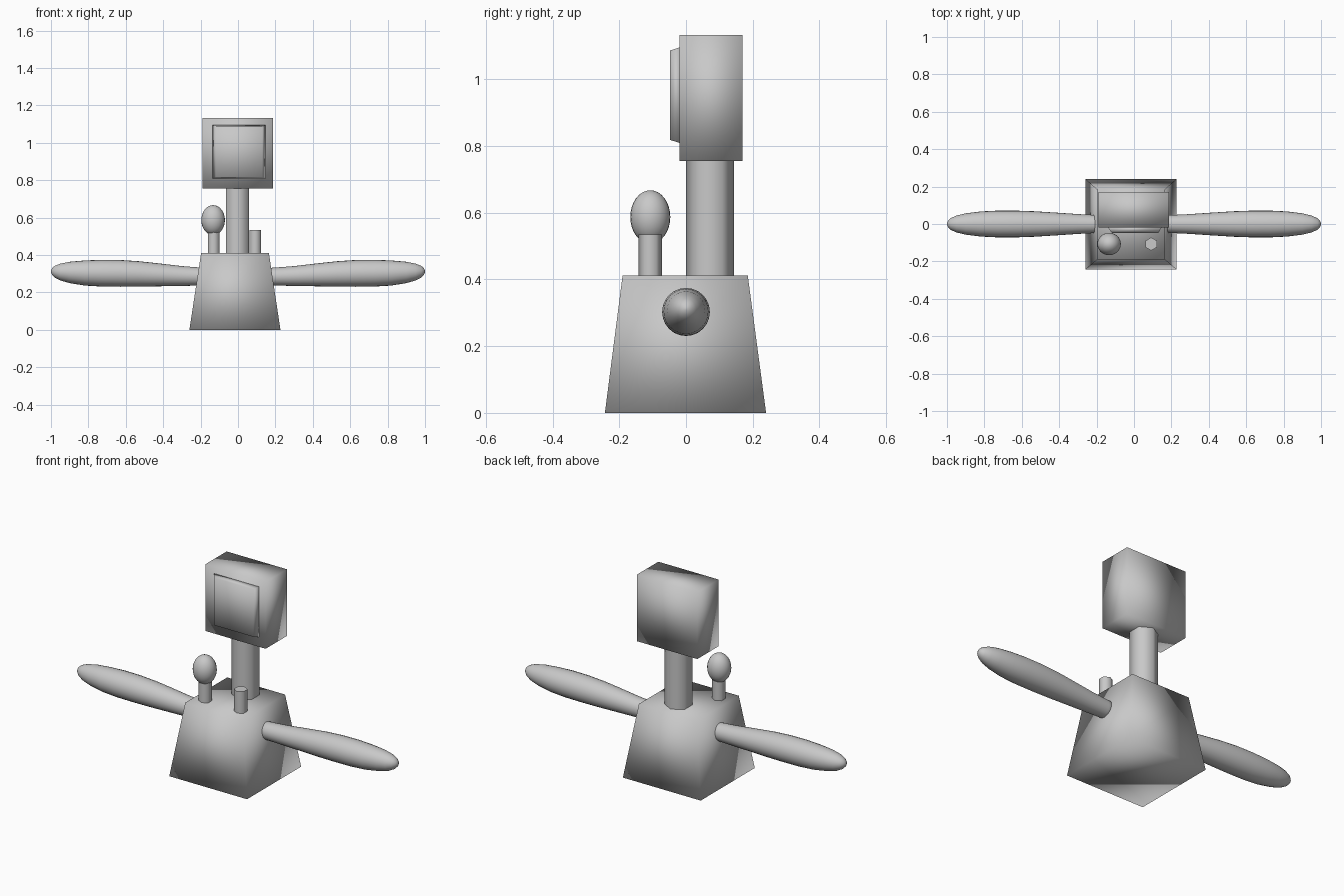
import bpy, bmesh, math
from mathutils import Vector

if "Cube" in bpy.data.objects:
    bpy.data.objects.remove(bpy.data.objects["Cube"])

grey = bpy.data.materials.new("light_grey")
grey.diffuse_color = (0.58, 0.58, 0.58, 1)
grey.use_nodes = True
grey.node_tree.nodes["Principled BSDF"].inputs["Base Color"].default_value = grey.diffuse_color


def finish(bm, name, angle=None):
    bmesh.ops.recalc_face_normals(bm, faces=bm.faces[:])
    me = bpy.data.meshes.new(name)
    bm.to_mesh(me)
    bm.free()
    me.materials.append(grey)
    ob = bpy.data.objects.new(name, me)
    bpy.context.collection.objects.link(ob)
    if angle is None:
        me.shade_smooth()
    else:
        bpy.ops.object.select_all(action='DESELECT')
        ob.select_set(True)
        bpy.context.view_layer.objects.active = ob
        bpy.ops.object.shade_smooth_by_angle(angle=math.radians(angle))
    return ob


def loft(name, rings, angle=None):
    """Skin a list of closed rings and cap both ends."""
    bm = bmesh.new()
    vs = [[bm.verts.new(p) for p in r] for r in rings]
    n = len(vs[0])
    for a, b in zip(vs, vs[1:]):
        for i in range(n):
            j = (i + 1) % n
            bm.faces.new((a[i], a[j], b[j], b[i]))
    bm.faces.new(vs[0])
    bm.faces.new(vs[-1])
    return finish(bm, name, angle)


def rect_z(x0, x1, y0, y1, z):
    return [(x0, y0, z), (x1, y0, z), (x1, y1, z), (x0, y1, z)]


def rect_y(x0, x1, z0, z1, y):
    return [(x0, y, z0), (x1, y, z0), (x1, y, z1), (x0, y, z1)]


def hex_prism(name, x, y, r, z0, z1):
    # corners point along y
    def ring(z):
        return [(x + r * math.sin(k * math.pi / 3), y + r * math.cos(k * math.pi / 3), z)
                for k in range(6)]
    return loft(name, [ring(z0), ring(z1)], 65)


# tapered body and box head
loft("body", [rect_z(-0.26, 0.227, -0.243, 0.24, 0), rect_z(-0.197, 0.165, -0.19, 0.185, 0.412)])
loft("head", [rect_z(-0.19, 0.187, -0.02, 0.17, 0.755), rect_z(-0.19, 0.187, -0.02, 0.17, 1.132)])
# raised screen on the front of the head
loft("face_screen", [rect_y(-0.138, 0.147, 0.809, 1.095, -0.019),
                     rect_y(-0.118, 0.13, 0.818, 1.086, -0.048)])

# neck and the two small posts
hex_prism("neck", -0.003, 0.072, 0.072, 0.40, 0.76)
hex_prism("lever_post", -0.13, -0.107, 0.035, 0.40, 0.535)
hex_prism("short_post", 0.092, -0.107, 0.035, 0.40, 0.535)

# egg-shaped lever knob
bm = bmesh.new()
bmesh.ops.create_uvsphere(bm, u_segments=24, v_segments=16, radius=1)
for v in bm.verts:
    v.co = Vector((-0.133 + 0.063 * v.co.x, -0.107 + 0.06 * v.co.y, 0.587 + 0.08 * v.co.z))
finish(bm, "lever_knob")

# club-shaped arms: distance out, centre height, radius
PROFILE = [(0.14, 0.284, 0.046), (0.20, 0.285, 0.048), (0.30, 0.288, 0.053),
           (0.42, 0.294, 0.061), (0.53, 0.299, 0.068), (0.63, 0.302, 0.0715),
           (0.73, 0.303, 0.0715), (0.82, 0.304, 0.067), (0.90, 0.307, 0.057),
           (0.95, 0.309, 0.045), (0.98, 0.311, 0.031), (0.994, 0.312, 0.018),
           (1.0, 0.312, 0.004)]
for side, label in ((-1, "left"), (1, "right")):
    rings = [[(side * d, r * math.cos(k * math.tau / 24), z + r * math.sin(k * math.tau / 24))
              for k in range(24)] for d, z, r in PROFILE]
    loft("arm_" + label, rings)
